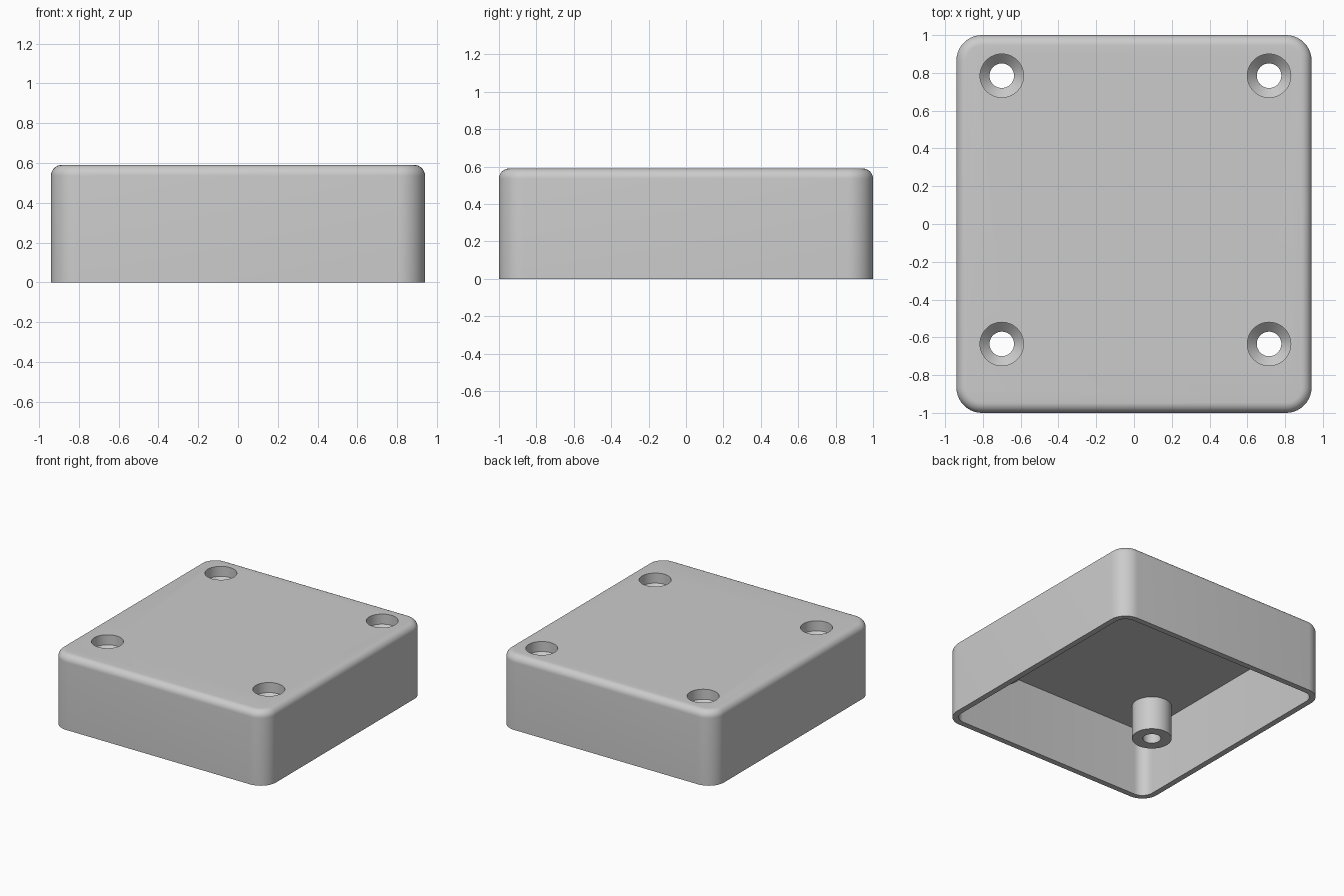
import bpy, bmesh, math

cube = bpy.data.objects.get("Cube")
if cube:
    bpy.data.objects.remove(cube, do_unlink=True)

# Overall sizes
HALF_X, HALF_Y, HEIGHT = 0.94, 1.0, 0.59
CORNER, FILLET, WALL = 0.135, 0.055, 0.045
CEILING = HEIGHT - WALL
BORE, HOLE, BOSS = 0.115, 0.065, 0.143
HOLES = [(x, y) for x in (-0.70, 0.715) for y in (-0.635, 0.785)]

grey = bpy.data.materials.new("plain_grey")
grey.use_nodes = True
grey.diffuse_color = (0.6, 0.6, 0.6, 1)
grey.node_tree.nodes["Principled BSDF"].inputs["Base Color"].default_value = (0.6, 0.6, 0.6, 1)


def make_object(name, bm):
    bmesh.ops.recalc_face_normals(bm, faces=bm.faces)
    mesh = bpy.data.meshes.new(name)
    bm.to_mesh(mesh)
    bm.free()
    mesh.materials.append(grey)
    obj = bpy.data.objects.new(name, mesh)
    bpy.context.collection.objects.link(obj)
    return obj


def select_only(obj):
    bpy.ops.object.select_all(action="DESELECT")
    obj.select_set(True)
    bpy.context.view_layer.objects.active = obj


def smooth(obj):
    select_only(obj)
    bpy.ops.object.shade_smooth_by_angle(angle=math.radians(30))


def bridge(bm, a, b):
    for i in range(len(a)):
        j = (i + 1) % len(a)
        bm.faces.new((a[i], a[j], b[j], b[i]))


def rounded_ring(bm, inset, z, steps=10):
    """Rounded rectangle loop, moved inward from the outer wall."""
    radius = CORNER - inset
    ring = []
    for quarter, (sx, sy) in enumerate(((1, 1), (-1, 1), (-1, -1), (1, -1))):
        for k in range(steps + 1):
            t = math.pi / 2 * (quarter + k / steps)
            ring.append(bm.verts.new((sx * (HALF_X - CORNER) + radius * math.cos(t),
                                      sy * (HALF_Y - CORNER) + radius * math.sin(t), z)))
    return ring


def lathe(name, profile, x, y, closed, segments=48):
    """Turn a (radius, height) profile about a vertical axis."""
    bm = bmesh.new()
    rings = [[bm.verts.new((x + r * math.cos(2 * math.pi * i / segments),
                            y + r * math.sin(2 * math.pi * i / segments), z))
              for i in range(segments)] for r, z in profile]
    for a, b in zip(rings, rings[1:]):
        bridge(bm, a, b)
    if closed:
        bridge(bm, rings[-1], rings[0])
    else:
        bm.faces.new(rings[0])
        bm.faces.new(rings[-1])
    return make_object(name, bm)


# Hollow cover: ceiling, inner wall, rim, outer wall, filleted top
bm = bmesh.new()
levels = [(WALL, CEILING), (WALL, 0), (0, 0)]
for k in range(9):
    t = math.pi / 2 * k / 8
    levels.append((FILLET * (1 - math.cos(t)), HEIGHT - FILLET * (1 - math.sin(t))))
rings = [rounded_ring(bm, inset, z) for inset, z in levels]
for a, b in zip(rings, rings[1:]):
    bridge(bm, a, b)
bm.faces.new(rings[0])
bm.faces.new(rings[-1])
cover = make_object("cover_shell", bm)

# Screw openings through the top plate
for x, y in HOLES:
    cutter = lathe("opening_cutter", [(BORE, CEILING - 0.1), (BORE, HEIGHT + 0.1)], x, y, False)
    cutter.hide_render = True
    mod = cover.modifiers.new("opening", "BOOLEAN")
    mod.operation = "DIFFERENCE"
    mod.solver = "EXACT"
    mod.object = cutter
    select_only(cover)
    bpy.ops.object.modifier_apply(modifier=mod.name)
    bpy.data.objects.remove(cutter, do_unlink=True)
smooth(cover)

# Screw bosses with a straight bore, a countersink and a through hole
BOTTOM, SEAT = 0.28, HEIGHT - 0.08
for n, (x, y) in enumerate(HOLES, 1):
    profile = [(BOSS, BOTTOM), (BOSS, CEILING), (BORE, CEILING), (BORE, SEAT),
               (HOLE, SEAT - 0.05), (HOLE, BOTTOM)]
    smooth(lathe(f"screw_boss_{n}", profile, x, y, True))
